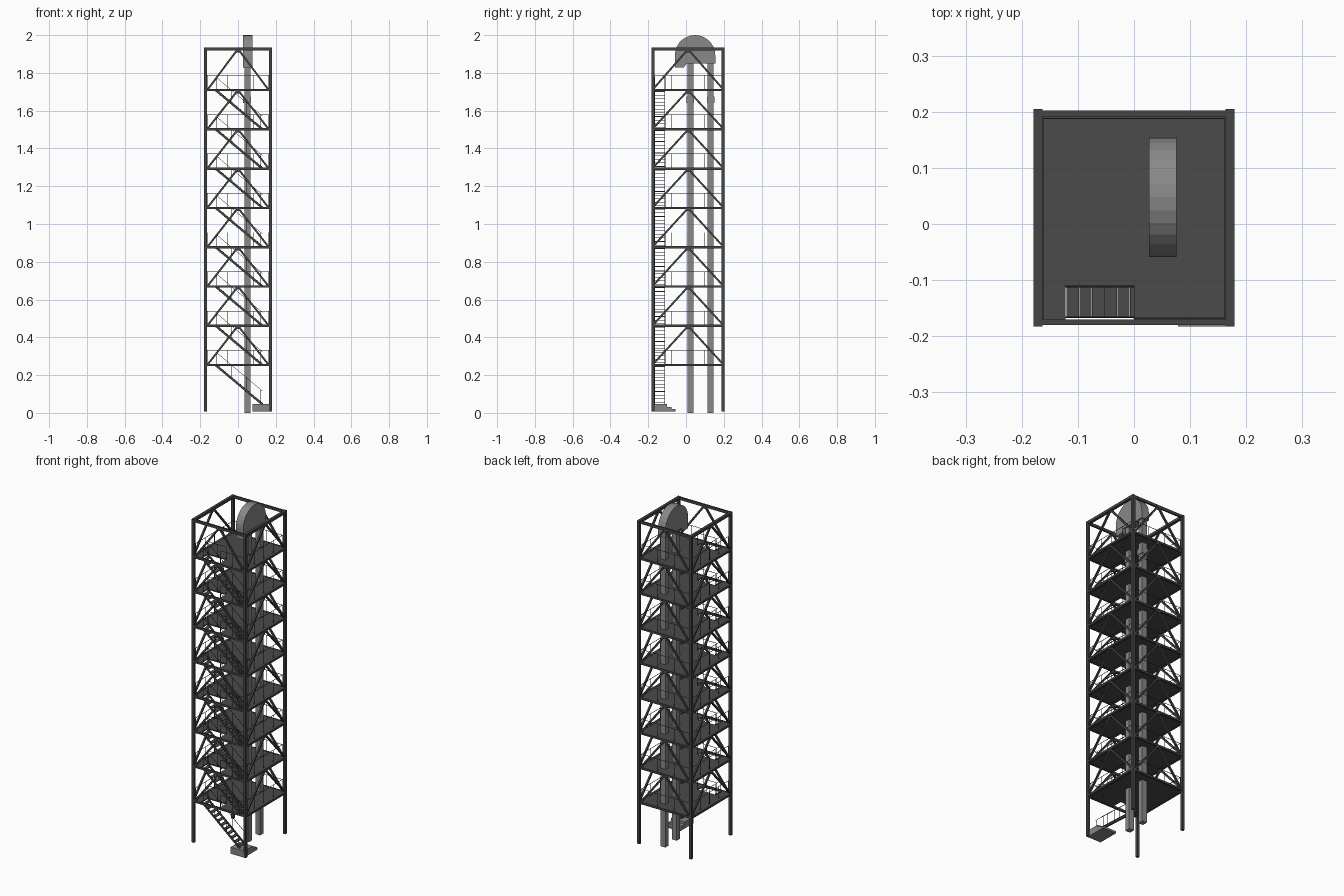
import bpy, bmesh, math
from mathutils import Vector, Matrix

cube = bpy.data.objects.get("Cube")
if cube:
    bpy.data.objects.remove(cube)


def material(name, rgb):
    m = bpy.data.materials.new(name)
    m.use_nodes = True
    m.diffuse_color = (*rgb, 1)
    m.node_tree.nodes["Principled BSDF"].inputs["Base Color"].default_value = (*rgb, 1)
    return m


STEEL = material("dark steel", (0.06, 0.06, 0.062))
PLATE = material("floor plate", (0.07, 0.07, 0.07))
GREY = material("elevator grey", (0.25, 0.25, 0.25))
CONCRETE = material("concrete", (0.24, 0.24, 0.24))


class Part:
    """Collects boxes and bars into one named object."""

    def __init__(self, name, mat):
        self.name, self.mat, self.bm = name, mat, bmesh.new()

    def box(self, x0, x1, y0, y1, z0, z1):
        centre = Vector((x0 + x1, y0 + y1, z0 + z1)) / 2
        size = Matrix.Diagonal((x1 - x0, y1 - y0, z1 - z0, 1))
        bmesh.ops.create_cube(self.bm, size=1, matrix=Matrix.Translation(centre) @ size)

    def bar(self, p, q, width, height=None):
        p, q = Vector(p), Vector(q)
        d = q - p
        turn = d.to_track_quat('Y', 'Z').to_matrix().to_4x4()
        size = Matrix.Diagonal((width, d.length, height or width, 1))
        bmesh.ops.create_cube(self.bm, size=1, matrix=Matrix.Translation((p + q) / 2) @ turn @ size)

    def prism(self, profile, x0, x1):
        face = self.bm.faces.new([self.bm.verts.new((x0, y, z)) for y, z in profile])
        new = bmesh.ops.extrude_face_region(self.bm, geom=[face])["geom"]
        bmesh.ops.translate(self.bm, vec=(x1 - x0, 0, 0),
                            verts=[v for v in new if isinstance(v, bmesh.types.BMVert)])

    def finish(self):
        bmesh.ops.recalc_face_normals(self.bm, faces=self.bm.faces)
        mesh = bpy.data.meshes.new(self.name)
        self.bm.to_mesh(mesh)
        self.bm.free()
        mesh.materials.append(self.mat)
        obj = bpy.data.objects.new(self.name, mesh)
        bpy.context.collection.objects.link(obj)


# Main dimensions
X, Y0, Y1, POST = 0.179, -0.183, 0.205, 0.016
XC, YF, YB = X - POST / 2, Y0 + POST / 2, Y1 - POST / 2
YM = (YF + YB) / 2
FLOORS = [0.253 + 0.208 * i for i in range(8)]
TOP = 1.926
LEVELS = FLOORS + [TOP]
STAIR_Y0, STAIR_Y1, WELL_X0, WELL_X1 = -0.168, -0.11, -0.122, 0.0

# Corner posts
posts = Part("corner_posts", STEEL)
for x in (-XC, XC):
    for y in (YF, YB):
        posts.box(x - POST / 2, x + POST / 2, y - POST / 2, y + POST / 2, 0.008, TOP + 0.008)
posts.finish()

# Ring beams at every level
beams = Part("ring_beams", STEEL)
for z in LEVELS:
    h = 0.008 if z == TOP else 0.006
    for x in (-XC, XC):
        beams.box(x - POST / 2, x + POST / 2, Y0, Y1, z - h, z + h)
    for y in (YF, YB):
        beams.box(-XC, XC, y - 0.005, y + 0.005, z - h, z + h)
beams.finish()

# Inverted V braces on all four sides of every bay
braces = Part("braces", STEEL)
for low, high in zip(LEVELS, LEVELS[1:]):
    for s in (-1, 1):
        for y in (YF, YB):
            braces.bar((s * 0.16, y, low + 0.004), (s * 0.008, y, high - 0.01), 0.01)
        end = YB if s > 0 else YF
        for x in (-XC, XC):
            braces.bar((x, end, low + 0.004), (x, YM + s * 0.008, high - 0.01), 0.01)
    for y in (YF, YB):
        braces.box(-0.014, 0.014, y - 0.004, y + 0.004, high - 0.017, high - 0.005)
    for x in (-XC, XC):
        braces.box(x - 0.004, x + 0.004, YM - 0.014, YM + 0.014, high - 0.017, high - 0.005)
braces.finish()

# Floor plates with a stair opening
floors = Part("floor_plates", PLATE)
for z in FLOORS:
    a, b = z - 0.001, z + 0.005
    floors.box(-XC, XC, STAIR_Y1, YB, a, b)
    floors.box(-XC, WELL_X0, YF, STAIR_Y1, a, b)
    floors.box(WELL_X1, XC, YF, STAIR_Y1, a, b)
floors.finish()

# Guard rails around the floors and the stair opening
rails = Part("guard_rails", STEEL)
ROD, RAIL = 0.002, 0.078
RX, RB = 0.162, 0.188
for z in FLOORS:
    runs = [((-RX, STAIR_Y0), (-RX, RB), 4), ((RX, STAIR_Y0), (RX, RB), 4),
            ((-RX, RB), (RX, RB), 3), ((0, STAIR_Y0), (RX, STAIR_Y0), 2),
            ((WELL_X0, STAIR_Y1), (WELL_X1, STAIR_Y1), 2)]
    for p, q, n in runs:
        p, q = Vector((*p, z)), Vector((*q, z))
        up = Vector((0, 0, RAIL))
        rails.bar(p + up, q + up, ROD)
        for i in range(n + 1):
            foot = p.lerp(q, i / n)
            rails.bar(foot, foot + up, ROD)
rails.finish()

# Stair flights: stringers, treads and handrails
stringers = Part("stair_stringers", STEEL)
treads = Part("stair_treads", PLATE)
handrails = Part("stair_handrails", STEEL)
TREADS = 11
for low, high in zip([0.045] + FLOORS, FLOORS):
    foot, head = Vector((0.13, 0, low)), Vector((-0.118, 0, high))
    for y in (STAIR_Y0 + 0.002, STAIR_Y1 - 0.002):
        side, up = Vector((0, y, 0)), Vector((0, 0, 0.07))
        stringers.bar(foot + side, head + side, 0.003, 0.012)
        handrails.bar(foot + side + up, head + side + up, ROD)
        for t in (0.04, 0.35, 0.67, 0.98):
            p = foot.lerp(head, t) + side
            handrails.bar(p, p + up, ROD)
    for i in range(TREADS):
        c = foot.lerp(head, (i + 0.6) / TREADS)
        treads.box(c.x - 0.011, c.x + 0.011, STAIR_Y0 + 0.002, STAIR_Y1 - 0.002, c.z - 0.0015, c.z + 0.0015)
for part in (stringers, treads, handrails):
    part.finish()

# Stepped concrete stair base
base = Part("stair_base", CONCRETE)
for y, z in ((-0.055, 0.02), (-0.077, 0.032), (-0.1, 0.046)):
    base.box(0.078, 0.168, -0.183, y, 0.008, z)
base.finish()

# Elevator legs with joint flanges
legs = Part("elevator_legs", GREY)
for y in (0.023, 0.13):
    legs.box(0.034, 0.066, y - 0.016, y + 0.016, 0, 1.87)
    legs.box(0.026, 0.07, y - 0.02, y + 0.02, 1.64, 1.675)
legs.finish()

# Rounded elevator head with a discharge spout
hood = Part("elevator_head", GREY)
cy, cz, r = 0.048, 1.893, 0.107
arc = [(cy + r * math.cos(math.pi * i / 14), cz + r * math.sin(math.pi * i / 14)) for i in range(15)]
hood.prism(arc + [(-0.059, 1.828), (-0.012, 1.828), (0.004, 1.85), (0.155, 1.85)], 0.027, 0.076)
hood.finish()
